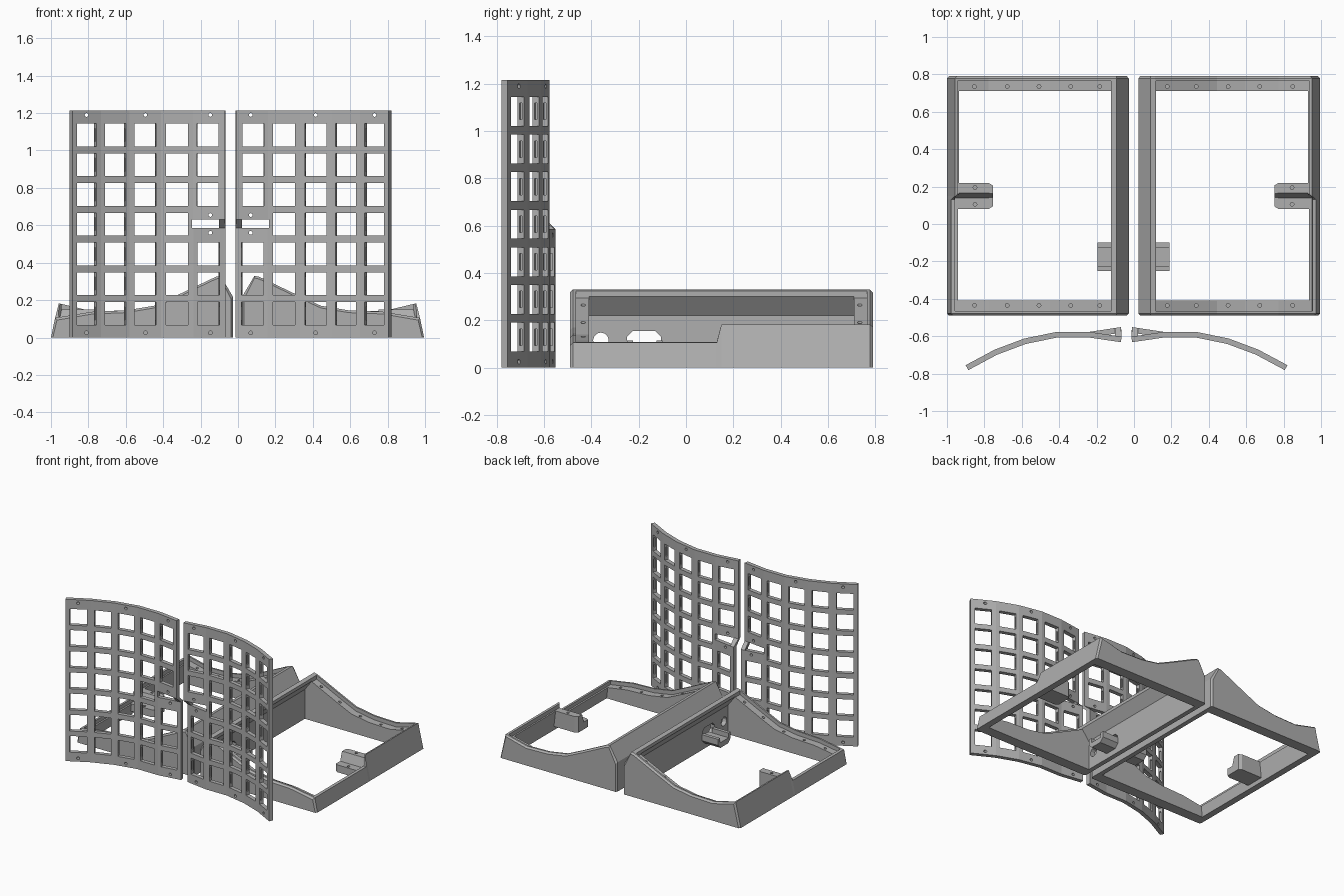
import bpy, bmesh, math
from mathutils import Vector, Matrix

if "Cube" in bpy.data.objects:
    bpy.data.objects.remove(bpy.data.objects["Cube"])

grey = bpy.data.materials.new("plain grey")
grey.diffuse_color = (0.43, 0.43, 0.43, 1)
grey.use_nodes = True
grey.node_tree.nodes["Principled BSDF"].inputs["Base Color"].default_value = grey.diffuse_color


def make(name, bm):
    bmesh.ops.recalc_face_normals(bm, faces=bm.faces)
    me = bpy.data.meshes.new(name)
    bm.to_mesh(me)
    bm.free()
    me.materials.append(grey)
    ob = bpy.data.objects.new(name, me)
    bpy.context.collection.objects.link(ob)
    return ob


def loft(name, rings):
    """Closed solid through rings of 3D points."""
    bm = bmesh.new()
    vs = [[bm.verts.new(p) for p in r] for r in rings]
    n = len(rings[0])
    for a, b in zip(vs, vs[1:]):
        for i in range(n):
            j = (i + 1) % n
            bm.faces.new((a[i], a[j], b[j], b[i]))
    bm.faces.new(vs[0])
    bm.faces.new(vs[-1])
    return make(name, bm)


def cut(ob, *cutters):
    """Subtract the cutters, bake the result and remove them."""
    for c in cutters:
        m = ob.modifiers.new("cut", 'BOOLEAN')
        m.operation, m.solver, m.object = 'DIFFERENCE', 'EXACT', c
        c.hide_render = True
    bpy.context.view_layer.update()
    dg = bpy.context.evaluated_depsgraph_get()
    me = bpy.data.meshes.new_from_object(ob.evaluated_get(dg))
    ob.modifiers.clear()
    ob.data = me
    for c in cutters:
        bpy.data.objects.remove(c)


def cylinders(name, items):
    """items: (centre, axis, radius, depth)"""
    bm = bmesh.new()
    for c, axis, r, d in items:
        rot = Vector(axis).to_track_quat('Z', 'Y').to_matrix().to_4x4()
        bmesh.ops.create_cone(bm, cap_ends=True, segments=12, radius1=r, radius2=r,
                              depth=d, matrix=Matrix.Translation(c) @ rot)
    return make(name, bm)


def boxes(name, items):
    """items: (centre, angle about z, size)"""
    bm = bmesh.new()
    for c, ang, s in items:
        mat = Matrix.Translation(c) @ Matrix.Rotation(ang, 4, 'Z') @ Matrix.Diagonal((*s, 1))
        bmesh.ops.create_cube(bm, size=1, matrix=mat)
    return make(name, bm)


# ---------------------------------------------------------------- trays
# u runs from the inner edge to the outer edge of a tray
RIM = [(0, 0), (0, .22), (.065, .33), (.09, .325), (.30, .225), (.42, .17), (.57, .145)]
RIM_BACK = RIM + [(.75, .14), (.93, .183), (.972, 0)]
RIM_FRONT = RIM + [(.75, .138), (.95, .105), (.972, 0)]
LEDGE = [(.095, .6), (.095, .293), (.30, .195), (.42, .14), (.57, .115)]
LEDGE_BACK = LEDGE + [(.75, .11), (.915, .15), (.92, .6)]
LEDGE_FRONT = LEDGE + [(.75, .108), (.93, .08), (.935, .6)]
CAVITY = [(.035, -.1), (.035, .22), (.097, .302), (.097, .65), (.9, .65), (.905, .16), (.935, -.1)]
BRACKET = [(.08, .03), (.22, .03), (.22, .15), (.165, .15), (.14, .085), (.08, .085)]
HOLDER = [(-.25, .07), (-.22, .04), (-.13, .04), (-.10, .07), (-.10, .115),
          (-.125, .115), (-.125, .08), (-.225, .08), (-.225, .115), (-.25, .115)]
PORT = [(-.25, .10), (-.225, .08), (-.13, .08), (-.105, .10), (-.105, .13),
        (-.13, .155), (-.225, .155), (-.25, .13)]


def chamfered(prof):
    return [(u + (.01 if u < .02 else -.01 if u > .9 else 0), z - .012 if z else 0)
            for u, z in prof]


def tray(side, s, x0):
    ring = lambda prof, y: [(x0 + s * u, y, z) for u, z in prof]
    across = lambda prof, u: [(x0 + s * u, y, z) for y, z in prof]

    body = loft(side + "_tray", [
        ring(chamfered(RIM_FRONT), -.49), ring(RIM_FRONT, -.478), ring(RIM_FRONT, .13),
        ring(RIM_BACK, .15), ring(RIM_BACK, .778), ring(chamfered(RIM_BACK), .79)])
    recess = loft("recess", [ring(LEDGE_FRONT, -.465), ring(LEDGE_FRONT, .14),
                             ring(LEDGE_BACK, .16), ring(LEDGE_BACK, .765)])
    cavity = loft("cavity", [ring(CAVITY, -.41), ring(CAVITY, .71)])
    # screw holes in the ledges, cable hole and port in the inner wall
    ledge_z = ((.155, .26), (.31, .19), (.48, .13), (.65, .112), (.825, .12))
    screws = cylinders("screws", [((x0 + s * u, y, z), (0, 0, 1), .01, .1)
                                  for u, z in ledge_z for y in (-.435, .735)])
    cable = cylinders("cable", [((x0 + s * .02, -.36, .115), (1, 0, 0), .033, .1)])
    port = loft("port", [across(PORT, -.03), across(PORT, .06)])
    cut(body, recess, cavity, screws, cable, port)

    # stepped bracket on the outer wall, chamfered at its tip
    tip = [(.15 + (y - .15) * .8, z) for y, z in BRACKET]
    bracket = loft(side + "_outer_bracket",
                   [across(BRACKET, .925), across(BRACKET, .75), across(tip, .727)])
    cut(bracket, cylinders("bracket_screws", [((x0 + s * .822, y, z), (0, 0, 1), .01, .08)
                                              for y, z in ((.105, .085), (.195, .15))]))
    # channel under the port
    loft(side + "_port_holder", [across(HOLDER, .03), across(HOLDER, .168)])


tray("left", -1, -.028)
tray("right", 1, .023)

# ---------------------------------------------------------------- key plates
# v runs from the inner edge outwards; the first column bends two ways
CURVE = [(.172, -.592), (.345, -.592), (.515, -.627), (.67, -.685), (.825, -.768)]
UPPER = [(0, -.617)] + CURVE
LOWER = [(0, -.566)] + CURVE
THICK, HEIGHT = .03, 1.215
ROWS = [.129 + .159 * i for i in range(7)]


def strip(path):
    """Outline of a path thickened to both sides."""
    pts = [Vector(p) for p in path]
    front, back = [], []
    for i, p in enumerate(pts):
        d = (pts[min(i + 1, len(pts) - 1)] - pts[max(i - 1, 0)]).normalized()
        n = Vector((-d.y, d.x)) * THICK / 2
        front.append(p - n)
        back.append(p + n)
    return front + back[::-1]


def plate(side, s, x0):
    ring = lambda path, z: [(x0 + s * p.x, p.y, z) for p in strip(path)]
    body = loft(side + "_key_plate", [ring(LOWER, 0), ring(LOWER, .585),
                                      ring(UPPER, .63), ring(UPPER, HEIGHT)])
    holes, pockets, screws = [], [], []
    for col in range(5):
        for row, z in enumerate(ROWS):
            if col == 0 and row == 3:
                continue
            path = UPPER if row > 3 else LOWER
            a, b = Vector(path[col]), Vector(path[col + 1])
            m = (a + b) / 2
            if col == 0:
                m = a.lerp(b, .53)
            c = (x0 + s * m.x, m.y, z)
            ang = s * math.atan2(b.y - a.y, b.x - a.x)
            holes.append((c, ang, (.118, .1, .122)))
            pockets.append((c, ang, (.138, .012, .07)))
    # gap that parts the two halves of the first column
    holes.append(((x0 + s * .105, -.592, .6075), 0, (.144, .2, .045)))
    for v, y, zs in ((.08, -.592, (.025, .56, .655, 1.19)), (.427, -.61, (.025, 1.19)),
                     (.742, -.72, (.025, 1.19))):
        screws += [((x0 + s * v, y, z), (0, 1, 0), .01, .15) for z in zs]
    cut(body, boxes("holes", holes), boxes("pockets", pockets), cylinders("screws", screws))


plate("left", -1, -.068)
plate("right", 1, -.012)
